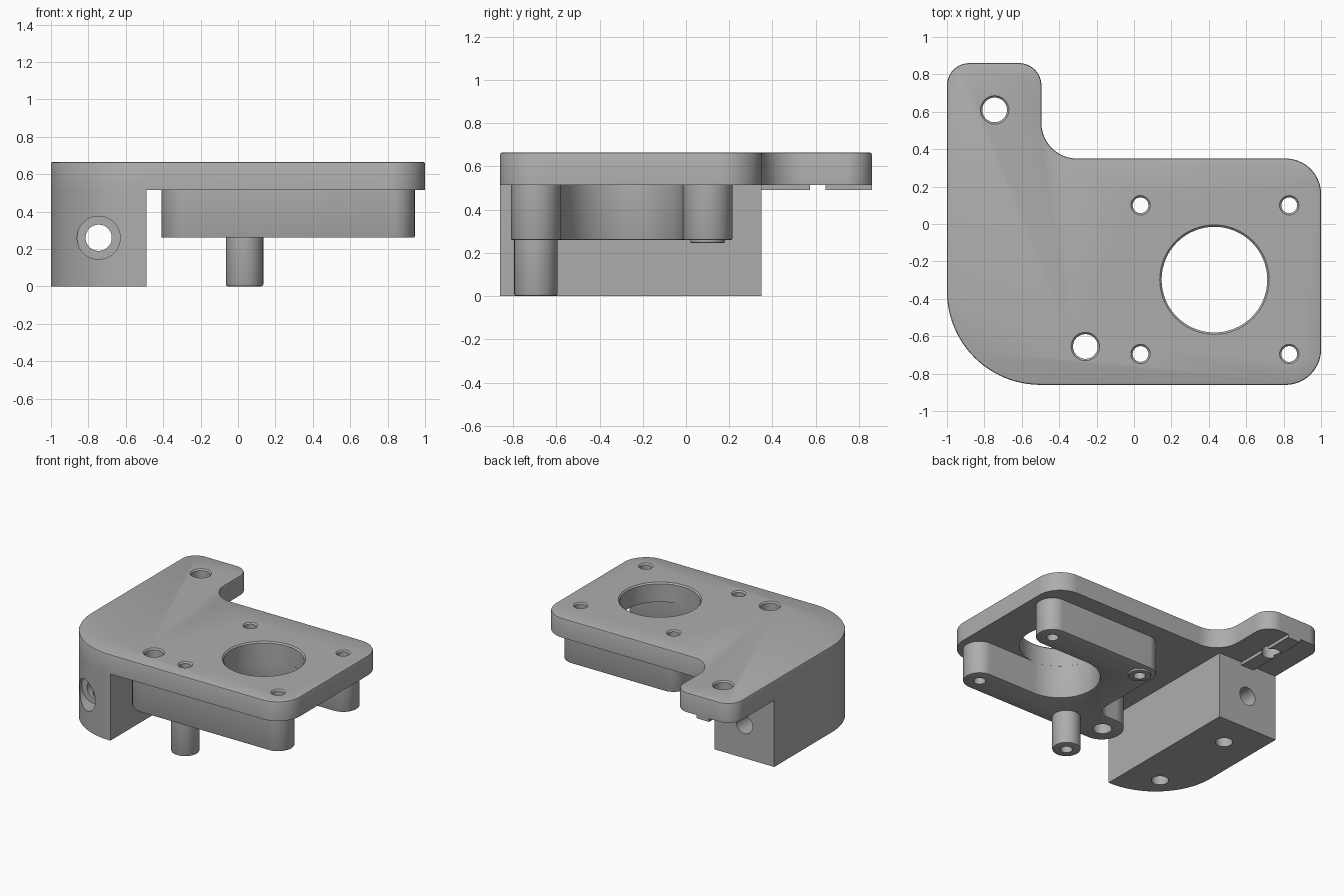
import bpy, bmesh, math
from mathutils import Vector

if "Cube" in bpy.data.objects:
    bpy.data.objects.remove(bpy.data.objects["Cube"], do_unlink=True)

GREY = (0.42, 0.42, 0.42, 1)
grey = bpy.data.materials.new("plain_grey")
grey.use_nodes = True
grey.diffuse_color = GREY
grey.node_tree.nodes["Principled BSDF"].inputs["Base Color"].default_value = GREY

FLOOR, TOP, POD = 0.515, 0.665, 0.26    # plate underside, plate top, carrier underside


def rounded(corners, steps=16):
    """Outline through (x, y, radius) corners, each turned into an arc."""
    out = []
    for i, (x, y, r) in enumerate(corners):
        p = Vector((x, y))
        if r == 0:
            out.append(p)
            continue
        u = (Vector(corners[i - 1][:2]) - p).normalized()
        v = (Vector(corners[(i + 1) % len(corners)][:2]) - p).normalized()
        half = u.angle(v) / 2
        centre = p + (u + v).normalized() * r / math.sin(half)
        a = p + u * r / math.tan(half) - centre
        b = p + v * r / math.tan(half) - centre
        turn = math.atan2(a.x * b.y - a.y * b.x, a.dot(b))
        for k in range(steps + 1):
            t = turn * k / steps
            c, s = math.cos(t), math.sin(t)
            out.append(centre + Vector((a.x * c - a.y * s, a.x * s + a.y * c)))
    return out


def circle(x, y, r, n=64):
    return [Vector((x + r * math.cos(2 * math.pi * k / n),
                    y + r * math.sin(2 * math.pi * k / n))) for k in range(n)]


def prism(name, outline, z0, z1, soft=(), width=0.01):
    """Extrude an outline and chamfer the rims at the heights in soft."""
    bm = bmesh.new()
    low = [bm.verts.new((p.x, p.y, z0)) for p in outline]
    face = bm.faces.new(low)
    new = bmesh.ops.extrude_face_region(bm, geom=[face])["geom"]
    bmesh.ops.translate(bm, vec=(0, 0, z1 - z0),
                        verts=[g for g in new if isinstance(g, bmesh.types.BMVert)])
    bmesh.ops.recalc_face_normals(bm, faces=bm.faces)
    rims = [e for e in bm.edges
            if any(all(abs(v.co.z - z) < 1e-5 for v in e.verts) for z in soft)]
    if rims:
        bmesh.ops.bevel(bm, geom=rims, offset=width, segments=2, profile=0.5,
                        affect='EDGES')
    mesh = bpy.data.meshes.new(name)
    bm.to_mesh(mesh)
    bm.free()
    ob = bpy.data.objects.new(name, mesh)
    bpy.context.collection.objects.link(ob)
    mesh.materials.append(grey)
    return ob


def drill(ob, start, end, r0, r1=None):
    """Cut a round (or tapered) hole between two points."""
    a, b = Vector(start), Vector(end)
    axis = b - a
    bpy.ops.mesh.primitive_cone_add(vertices=64, radius1=r0, radius2=r1 or r0,
                                    depth=axis.length, location=(a + b) / 2)
    cutter = bpy.context.object
    cutter.rotation_mode = 'QUATERNION'
    cutter.rotation_quaternion = Vector((0, 0, 1)).rotation_difference(axis)
    cutter.hide_render = True
    cutter.data.materials.append(grey)
    mod = ob.modifiers.new("hole", 'BOOLEAN')
    mod.operation, mod.solver, mod.object = 'DIFFERENCE', 'EXACT', cutter
    bpy.context.view_layer.objects.active = ob
    bpy.ops.object.modifier_apply(modifier=mod.name)
    bpy.data.objects.remove(cutter, do_unlink=True)


def drill_z(ob, x, y, r, z0=-0.1, z1=0.8):
    drill(ob, (x, y, z0), (x, y, z1), r)


def finish(ob):
    bpy.ops.object.select_all(action='DESELECT')
    ob.select_set(True)
    bpy.context.view_layer.objects.active = ob
    bpy.ops.object.shade_smooth_by_angle(angle=math.radians(30))


# Hole positions shared by the parts
screws = [(x, y) for x in (0.035, 0.83) for y in (-0.695, 0.1)]
pivots = [(-0.745, 0.61), (-0.26, -0.655)]
motor = (0.43, -0.2975)

# Top plate with its tab
plate = prism("top_plate", rounded([
    (-1, -0.86, 0.5), (1, -0.86, 0.19), (1, 0.35, 0.19), (-0.495, 0.35, 0.19),
    (-0.495, 0.86, 0.12), (-1, 0.86, 0.12)], 24), FLOOR, TOP, soft=(TOP,))
for holes, r in ((screws, 0.042), (pivots, 0.066), ([motor], 0.2825)):
    for x, y in holes:
        drill_z(plate, x, y, r)
        drill(plate, (x, y, TOP - 0.01), (x, y, TOP + 0.01), r, r + 0.02)

# Guide rib under the tab
rib = prism("tab_rib", rounded([(-0.8, 0.35, 0), (-0.69, 0.35, 0),
                                (-0.69, 0.86, 0), (-0.8, 0.86, 0)]), 0.49, FLOOR)
drill_z(rib, *pivots[0], 0.066)

# Rod block with a counterbored bore and two blind holes
block = prism("rod_block", rounded([(-1, -0.86, 0.5), (-0.49, -0.86, 0),
                                    (-0.49, 0.35, 0), (-1, 0.35, 0)], 24), 0, FLOOR)
drill(block, (-0.745, -1, 0.26), (-0.745, 0.5, 0.26), 0.07)
drill(block, (-0.745, -1, 0.26), (-0.745, -0.68, 0.26), 0.115)
for y in (-0.605, 0.094):
    drill_z(block, -0.745, y, 0.06, z1=0.22)

# Forked carrier around the large opening
carrier = prism("forked_carrier", rounded([
    (-0.41, -0.81, 0.15), (0.945, -0.81, 0.114), (0.945, -0.58, 0.114),
    (0.1475, -0.58, 0.282), (0.1475, -0.015, 0.282), (0.945, -0.015, 0.114),
    (0.945, 0.215, 0.114), (-0.08, 0.215, 0.114), (-0.08, -0.505, 0.1),
    (-0.41, -0.505, 0.15)]), POD, FLOOR, soft=(POD,), width=0.006)
for x, y in screws:
    drill_z(carrier, x, y, 0.042)
drill_z(carrier, *pivots[1], 0.066)

# Long standoff and short spacer boss below the carrier
standoff = prism("standoff", circle(*screws[0], 0.1), 0, POD, soft=(0,))
spacer = prism("spacer_boss", circle(*screws[1], 0.08), 0.245, POD, soft=(0.245,),
               width=0.006)
for ob, (x, y) in ((standoff, screws[0]), (spacer, screws[1])):
    drill_z(ob, x, y, 0.042)

for ob in (plate, rib, block, carrier, standoff, spacer):
    finish(ob)
